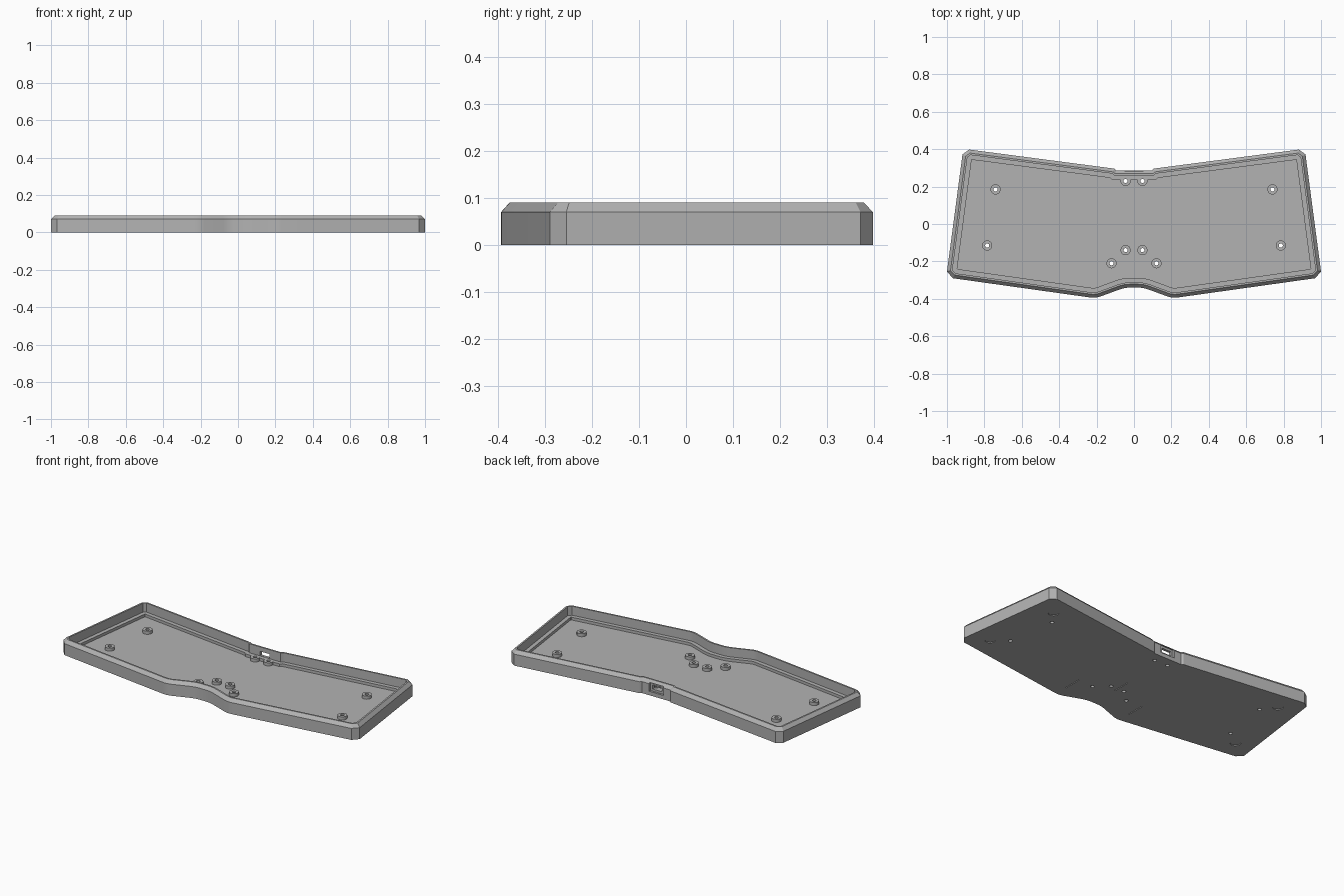
import bpy, bmesh, math
from mathutils import Vector, Matrix

cube = bpy.data.objects.get("Cube")
if cube:
    bpy.data.objects.remove(cube, do_unlink=True)

grey = bpy.data.materials.new("plain grey")
grey.use_nodes = True
GREY = (0.45, 0.45, 0.45, 1)
grey.diffuse_color = GREY
grey.node_tree.nodes["Principled BSDF"].inputs["Base Color"].default_value = GREY


def make_object(name, bm):
    bmesh.ops.recalc_face_normals(bm, faces=bm.faces)
    mesh = bpy.data.meshes.new(name)
    bm.to_mesh(mesh)
    bm.free()
    mesh.materials.append(grey)
    obj = bpy.data.objects.new(name, mesh)
    bpy.context.collection.objects.link(obj)
    return obj


def fillet(a, b, c, reach=0.03, steps=4):
    """Soft corner at b between neighbours a and c."""
    p = b + (a - b).normalized() * reach
    q = b + (c - b).normalized() * reach
    ts = [i / steps for i in range(steps + 1)]
    return [p * (1 - t) ** 2 + b * 2 * t * (1 - t) + q * t * t for t in ts]


def inset(points, d):
    """Move every edge of a counter-clockwise outline inward by d."""
    out = []
    for i, p in enumerate(points):
        e1 = (p - points[i - 1]).normalized()
        e2 = (points[(i + 1) % len(points)] - p).normalized()
        n1, n2 = Vector((-e1.y, e1.x)), Vector((-e2.y, e2.x))
        out.append(p + (n1 + n2) * (d / (1 + n1.dot(n2))))
    return out


def loft(bm, rings, closed=False):
    """Bridge rings of vertices; cap the ends unless the profile is closed."""
    rings = [[bm.verts.new(co) for co in ring] for ring in rings]
    n = len(rings[0])
    pairs = list(zip(rings, rings[1:] + rings[:1]))
    for lower, upper in (pairs if closed else pairs[:-1]):
        for i in range(n):
            j = (i + 1) % n
            bm.faces.new((lower[i], lower[j], upper[j], upper[i]))
    if not closed:
        bm.faces.new(rings[0])
        bm.faces.new(rings[-1])


# Tray outline: left half from front to back, then mirrored
mid, apex = Vector((0.05, -0.34)), Vector((0.205, -0.397))
front_end = Vector((0.968, -0.29))
half = fillet(Vector((0, -0.34)), mid, apex) + fillet(mid, apex, front_end)
half += [front_end] + [Vector(p) for p in (
    (1.0, -0.255), (0.917, 0.372), (0.882, 0.398), (0.105, 0.296), (0.095, 0.287))]
outline = half + [Vector((-p.x, p.y)) for p in reversed(half)]

# Tray wall section as (inset, height): wall, chamfer, rim, ledge, floor
FLOOR, LEDGE, RIM = 0.018, 0.035, 0.09
section = [(0, 0), (0, 0.07), (0.018, RIM), (0.028, RIM),
           (0.028, LEDGE), (0.052, LEDGE), (0.052, FLOOR)]
bm = bmesh.new()
loft(bm, [[(p.x, p.y, z) for p in inset(outline, d)] for d, z in section])
tray = make_object("tray", bm)


def add_box(bm, centre, size):
    m = Matrix.Translation(centre) @ Matrix.Diagonal((*size, 1))
    bmesh.ops.create_cube(bm, size=1, matrix=m)


def add_cylinder(bm, x, y, r, z0, z1, sides=24):
    bmesh.ops.create_cone(bm, cap_ends=True, segments=sides, radius1=r, radius2=r,
                          depth=z1 - z0, matrix=Matrix.Translation((x, y, (z0 + z1) / 2)))


def cut(name, bm):
    """Subtract a cutter from the tray."""
    cutter = make_object(name, bm)
    cutter.hide_render = True
    mod = tray.modifiers.new(name, 'BOOLEAN')
    mod.operation, mod.solver, mod.object = 'DIFFERENCE', 'EXACT', cutter
    bpy.context.view_layer.objects.active = tray
    bpy.ops.object.modifier_apply(modifier=mod.name)
    bpy.data.objects.remove(cutter, do_unlink=True)


HOLE = 0.011
boss_spots = [(0.045, 0.23), (0.74, 0.185), (0.785, -0.115), (0.045, -0.14), (0.12, -0.21)]
boss_spots = [(s * x, y) for x, y in boss_spots for s in (1, -1)]

# Screw holes through the floor
bm = bmesh.new()
for x, y in boss_spots:
    add_cylinder(bm, x, y, HOLE, -0.05, 0.06)
cut("screw_hole_cutter", bm)

# Connector opening in the back wall: shallow outer recess, then a slot
bm = bmesh.new()
add_box(bm, (0, 0.3, 0.05), (0.095, 0.05, 0.052))
cut("connector_recess_cutter", bm)
bm = bmesh.new()
add_box(bm, (0, 0.28, 0.05), (0.064, 0.08, 0.026))
cut("connector_slot_cutter", bm)

# Shallow foot seats and grooves on the underside
bm = bmesh.new()
for s in (1, -1):
    for x, y in ((0.8, 0.27), (0.875, -0.18)):
        add_cylinder(bm, s * x, y, 0.03, -0.02, 0.004, 16)
for x, y in ((0, -0.11), (0.225, -0.257), (-0.225, -0.257)):
    add_box(bm, (x, y, 0), (0.006, 0.11, 0.008))
cut("underside_cutter", bm)

# Screw bosses: hollow posts on the floor
for i, (x, y) in enumerate(boss_spots):
    bm = bmesh.new()
    angles = [math.tau * k / 24 for k in range(24)]
    profile = [(HOLE, FLOOR - 0.002), (0.027, FLOOR - 0.002), (0.027, 0.037), (HOLE, 0.037)]
    loft(bm, [[(x + r * math.cos(a), y + r * math.sin(a), z) for a in angles]
              for r, z in profile], closed=True)
    make_object(f"screw_boss_{i + 1}", bm)

# Smooth the gentle bends and keep hard edges
bpy.ops.object.select_all(action='DESELECT')
for obj in bpy.context.scene.objects:
    if obj == tray or obj.name.startswith("screw_boss"):
        obj.select_set(True)
bpy.context.view_layer.objects.active = tray
bpy.ops.object.shade_smooth_by_angle(angle=math.radians(20))
